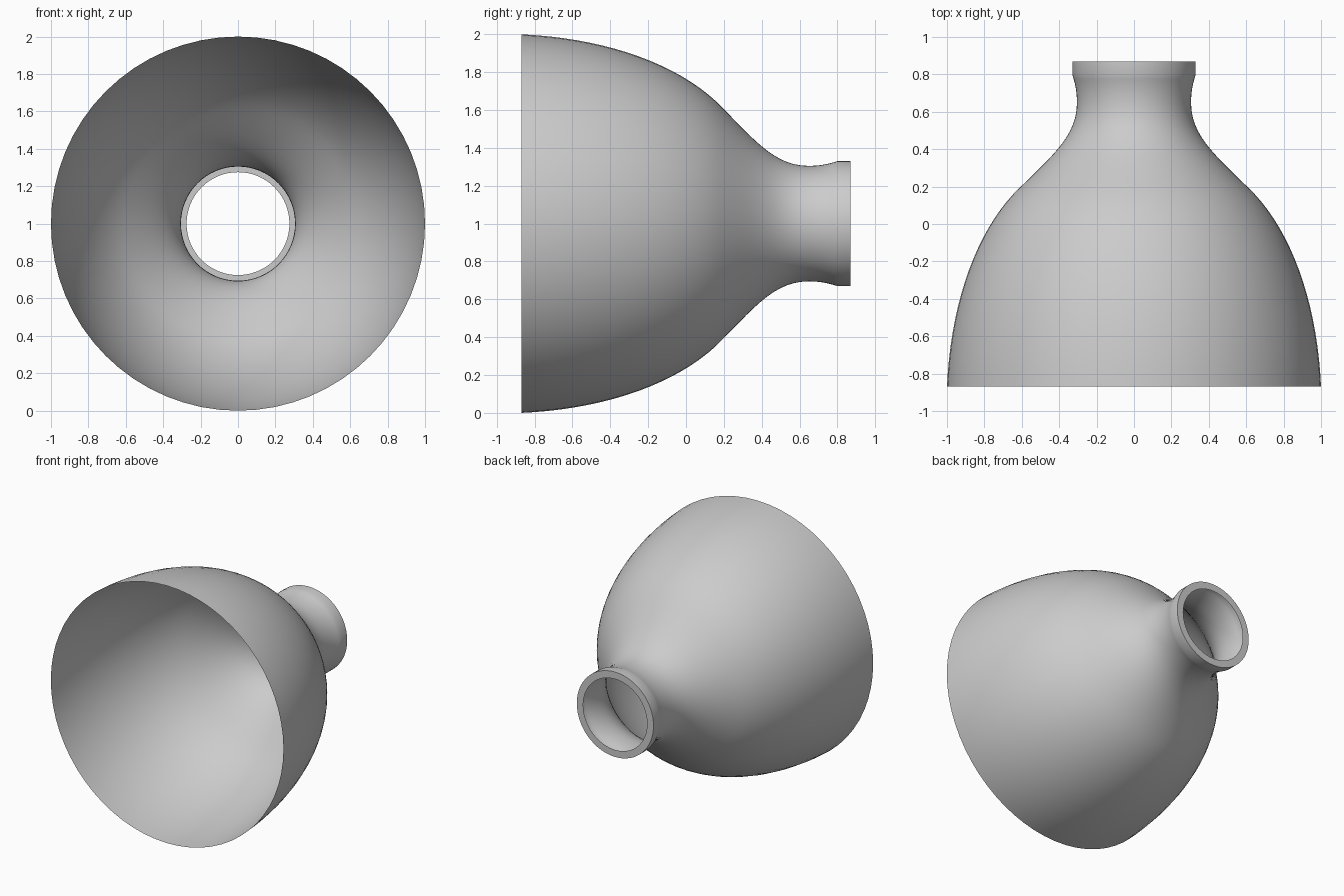
import bpy
import bmesh
import math
from mathutils import Matrix, Vector
from mathutils.geometry import interpolate_bezier

cube = bpy.data.objects.get("Cube")
if cube:
    bpy.data.objects.remove(cube, do_unlink=True)

SIDES = 64

grey = bpy.data.materials.new("light grey")
grey.use_nodes = True
colour = (0.6, 0.6, 0.6, 1)
grey.diffuse_color = colour
grey.node_tree.nodes["Principled BSDF"].inputs["Base Color"].default_value = colour


def curve(start, handle_a, handle_b, end, steps):
    """Points (y, radius) along one bezier span, without its first point."""
    pts = [Vector((p[0], p[1], 0)) for p in (start, handle_a, handle_b, end)]
    return [(p.x, p.y) for p in interpolate_bezier(*pts, steps + 1)][1:]


# Profile: bell mouth, shoulder, throat, straight collar, inward end lip
mouth, shoulder, throat, collar = (-0.87, 1.0), (0.2, 0.605), (0.65, 0.305), (0.8, 0.33)
profile = [mouth]
profile += curve(mouth, (-0.42, 0.98), (-0.02, 0.84), shoulder, 18)
profile += curve(shoulder, (0.38, 0.42), (0.48, 0.305), throat, 12)
profile += curve(throat, (0.72, 0.305), (0.76, 0.318), collar, 5)
profile += [(0.87, 0.33), (0.87, 0.275)]

# Thin open shell spun around the y axis
bm = bmesh.new()
verts = [bm.verts.new((r, y, 0)) for y, r in profile]
edges = [bm.edges.new(pair) for pair in zip(verts, verts[1:])]
bmesh.ops.spin(bm, geom=verts + edges, cent=(0, 0, 0), axis=(0, 1, 0),
               angle=math.tau, steps=SIDES, use_duplicate=False)
bmesh.ops.remove_doubles(bm, verts=bm.verts[:], dist=0.0005)
bmesh.ops.recalc_face_normals(bm, faces=bm.faces[:])

# Make the shell face outward
bm.faces.ensure_lookup_table()
side = max(bm.faces, key=lambda f: Vector((f.calc_center_median().x, f.calc_center_median().z)).length)
centre = side.calc_center_median()
if side.normal.dot(Vector((centre.x, 0, centre.z))) < 0:
    bmesh.ops.reverse_faces(bm, faces=bm.faces[:])
bmesh.ops.transform(bm, matrix=Matrix.Translation((0, 0, 1)), verts=bm.verts[:])

mesh = bpy.data.meshes.new("bell_nozzle")
bm.to_mesh(mesh)
bm.free()
mesh.materials.append(grey)
nozzle = bpy.data.objects.new("bell_nozzle", mesh)
bpy.context.collection.objects.link(nozzle)

# Smooth bell with crisp collar edges
bpy.ops.object.select_all(action="DESELECT")
nozzle.select_set(True)
bpy.context.view_layer.objects.active = nozzle
bpy.ops.object.shade_smooth_by_angle(angle=math.radians(30))
